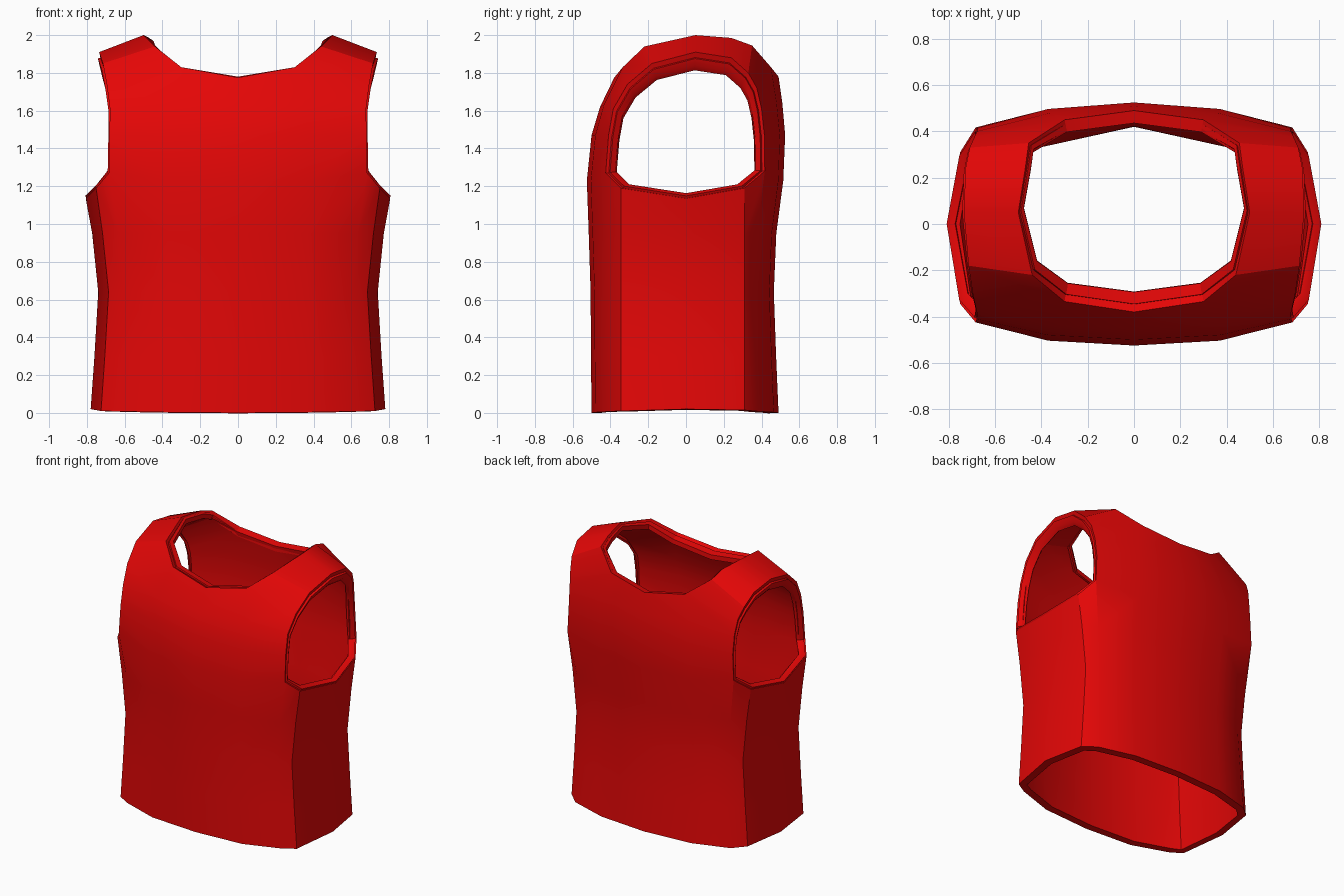
import bpy, bmesh
from mathutils import Vector

cube = bpy.data.objects.get("Cube")
if cube:
    bpy.data.objects.remove(cube)

red = bpy.data.materials.new("red_fabric")
red.use_nodes = True
red.diffuse_color = (0.78, 0.002, 0.002, 1)
red.node_tree.nodes["Principled BSDF"].inputs["Base Color"].default_value = red.diffuse_color


def strips(bm, rows, closed=False):
    """Join neighbouring rows of points with quads."""
    for low, high in zip(rows, rows[1:]):
        count = len(low)
        for i in range(count if closed else count - 1):
            j = (i + 1) % count
            bm.faces.new([bm.verts.new(p) for p in (low[i], low[j], high[j], high[i])])


def finish(name, bm, thickness, offset):
    """Weld, mirror, thicken and shade a sheet of fabric."""
    bmesh.ops.remove_doubles(bm, verts=bm.verts, dist=0.0005)
    mesh = bpy.data.meshes.new(name)
    bm.to_mesh(mesh)
    bm.free()
    mesh.materials.append(red)
    obj = bpy.data.objects.new(name, mesh)
    bpy.context.collection.objects.link(obj)
    bpy.ops.object.select_all(action="DESELECT")
    obj.select_set(True)
    bpy.context.view_layer.objects.active = obj
    obj.modifiers.new("mirror", "MIRROR")
    solid = obj.modifiers.new("thickness", "SOLIDIFY")
    solid.thickness = thickness
    solid.offset = offset
    for mod in ("mirror", "thickness"):
        bpy.ops.object.modifier_apply(modifier=mod)
    bpy.ops.object.shade_smooth_by_angle(angle=0.5)
    return obj


def ring(z, front, back, side, heights=(0,) * 9, corner=(0.14, 0.79)):
    """Half outline of the torso, from centre front round to centre back."""
    dx, k = corner
    xs = (0, 0.37, side - dx, side - 0.055, side, side - 0.055, side - dx, 0.37, 0)
    ys = (front, front * 0.96, front * k, -0.345, 0, 0.31, back * k, back * 0.95, back)
    return [Vector((x, y, z + h)) for x, y, h in zip(xs, ys, heights)]


def inset(points, centre, scale, shift):
    """Shrink an edge loop towards a centre, then slide it."""
    c = Vector(centre)
    return [c + (Vector(p) - c) * Vector(scale) + Vector(shift) for p in points]


# Torso up to the armpits
hem = (0, 0.003, 0.008, 0.01, 0.02, 0.015, 0.008, 0.003, 0)
armpit = (0, 0, 0.04, -0.04, -0.095, -0.04, 0.05, 0, 0)
body = [
    ring(0, -0.50, 0.49, 0.78, hem),
    ring(0.3, -0.503, 0.477, 0.76),
    ring(0.64, -0.505, 0.465, 0.74),
    ring(0.95, -0.515, 0.478, 0.772),
    ring(1.23, -0.525, 0.515, 0.806, armpit, (0.122, 0.81)),
]

# Chest and back panels, each row running from centre to armhole
front = [
    body[-1][:3],
    [(0, -0.50, 1.47), (0.37, -0.48, 1.47), (0.68, -0.41, 1.47)],
    [(0, -0.455, 1.62), (0.36, -0.435, 1.63), (0.678, -0.385, 1.61)],
    [(0, -0.38, 1.775), (0.30, -0.335, 1.83), (0.695, -0.31, 1.74)],
]
back = [
    body[-1][:5:-1],
    [(0, 0.525, 1.47), (0.37, 0.497, 1.47), (0.675, 0.415, 1.47)],
    [(0, 0.51, 1.64), (0.36, 0.48, 1.64), (0.678, 0.40, 1.61)],
    [(0, 0.49, 1.78), (0.30, 0.45, 1.83), (0.69, 0.375, 1.72)],
]

# Shoulder strap, neck edge and armhole edge
strap = [
    front[-1][1:],
    [(0.44, -0.22, 1.94), (0.715, -0.18, 1.85)],
    [(0.50, 0.05, 2.0), (0.735, 0.05, 1.91)],
    [(0.47, 0.24, 1.985), (0.728, 0.24, 1.88)],
    [(0.455, 0.35, 1.945), (0.71, 0.33, 1.80)],
    back[-1][1:],
]

bm = bmesh.new()
strips(bm, body)
strips(bm, front)
strips(bm, [row[::-1] for row in back])
strips(bm, strap)
shell = finish("vest_shell", bm, 0.055, -1)

# Lining pulls flat from centre to side corner around the waist
verts = shell.data.vertices
for v in verts[len(verts) // 2:]:
    x, y, z = v.co
    pull = 1 - abs(z - 0.64) / 0.55
    if pull > 0 and abs(y) > 0.25:
        flat = 0.42 - 0.22 * abs(x) if y > 0 else 0.235 * abs(x) - 0.45
        v.co.y += (flat - y) * pull

# Armhole binding follows the armhole edge, set slightly inside it
arm_edge = [row[-1] for row in front] + [pair[1] for pair in strap[1:-1]]
arm_edge += [row[-1] for row in reversed(back)] + body[-1][5:2:-1]
bm = bmesh.new()
strips(bm, [inset(arm_edge, (0, 0.01, 1.28), (1, y, z), (x, 0, 0))
            for y, z, x in ((0.955, 0.95, 0), (0.90, 0.89, -0.015), (0.88, 0.855, -0.035))],
       closed=True)
finish("armhole_binding", bm, 0.015, 0)

# Neck binding lines the inside of the neckline
neck_edge = [front[-1][0]] + [pair[0] for pair in strap] + [back[-1][0]]
bm = bmesh.new()
strips(bm, [inset(neck_edge, (0, 0.18, 0), (x, y, 1), (0, 0, z))
            for x, y, z in ((0.985, 0.94, -0.014), (0.965, 0.856, -0.02), (0.965, 0.856, -0.05))])
finish("neck_binding", bm, 0.015, 0)
